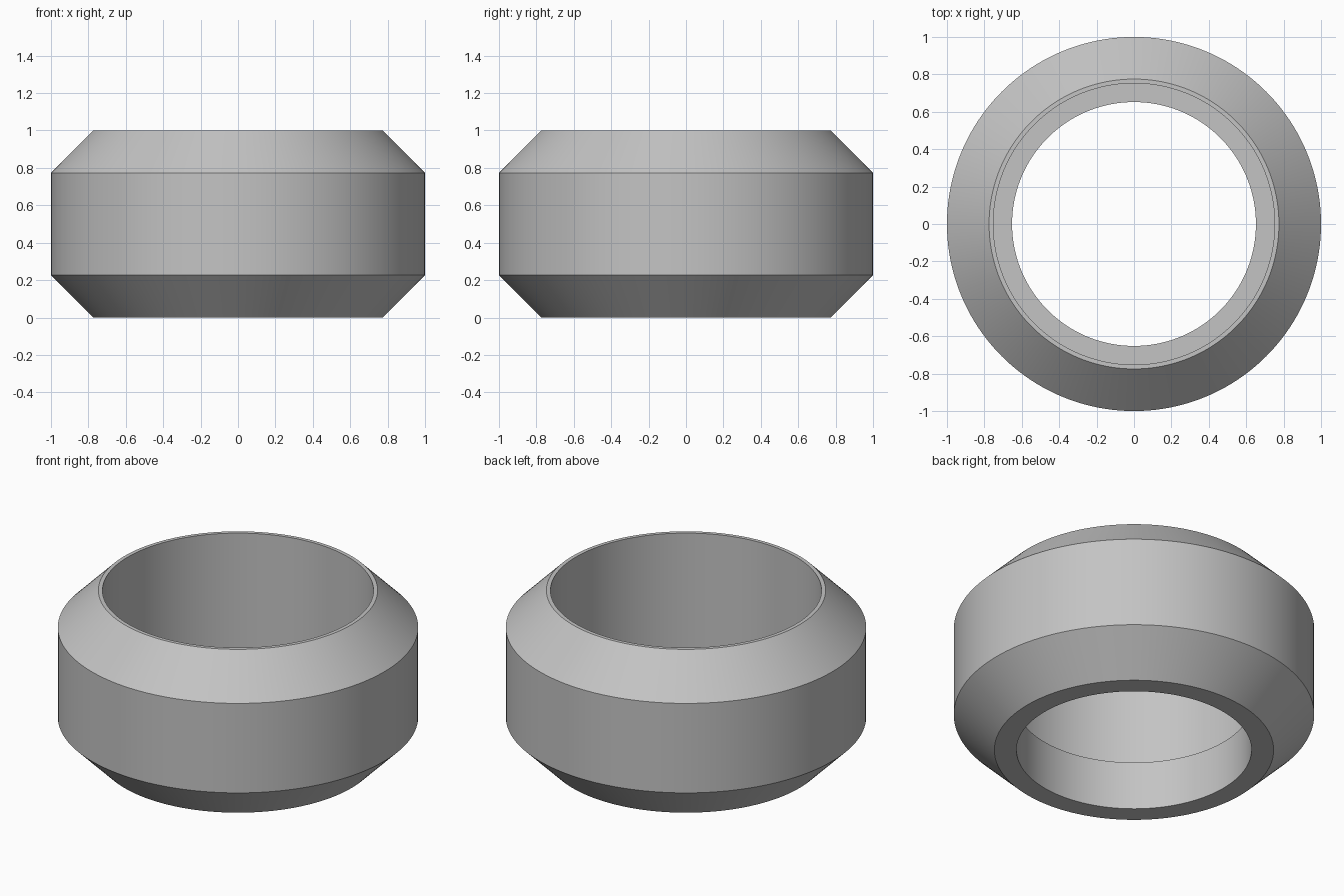
import bpy
import bmesh
import math

cube = bpy.data.objects.get("Cube")
if cube:
    bpy.data.objects.remove(cube, do_unlink=True)

SEGMENTS = 160

# Plain grey metal
metal = bpy.data.materials.new("grey_metal")
metal.use_nodes = True
colour = (0.55, 0.55, 0.55, 1)
metal.diffuse_color = colour
metal.node_tree.nodes["Principled BSDF"].inputs["Base Color"].default_value = colour

# Ring section as (radius, height): bevelled outside, stepped bore inside
outer, rim, socket, bore = 1.0, 0.775, 0.752, 0.652
bevel, ledge, top = 0.226, 0.296, 1.0
profile = [
    (rim, 0), (outer, bevel), (outer, top - bevel), (rim, top),
    (socket, top), (socket, ledge), (bore, ledge), (bore, 0),
]

# Revolve the closed section around the z axis
bm = bmesh.new()
verts = [bm.verts.new((r, 0, z)) for r, z in profile]
edges = [bm.edges.new((v, verts[(i + 1) % len(verts)])) for i, v in enumerate(verts)]
bmesh.ops.spin(bm, geom=verts + edges, cent=(0, 0, 0), axis=(0, 0, 1),
               angle=math.tau, steps=SEGMENTS, use_merge=False)
bmesh.ops.remove_doubles(bm, verts=bm.verts[:], dist=0.0005)
bmesh.ops.recalc_face_normals(bm, faces=bm.faces[:])

mesh = bpy.data.meshes.new("socket_ring")
bm.to_mesh(mesh)
bm.free()
mesh.materials.append(metal)
ring = bpy.data.objects.new("socket_ring", mesh)
bpy.context.collection.objects.link(ring)

# Smooth round walls, crisp edges
bpy.ops.object.select_all(action='DESELECT')
ring.select_set(True)
bpy.context.view_layer.objects.active = ring
bpy.ops.object.shade_smooth_by_angle(angle=math.radians(30))
